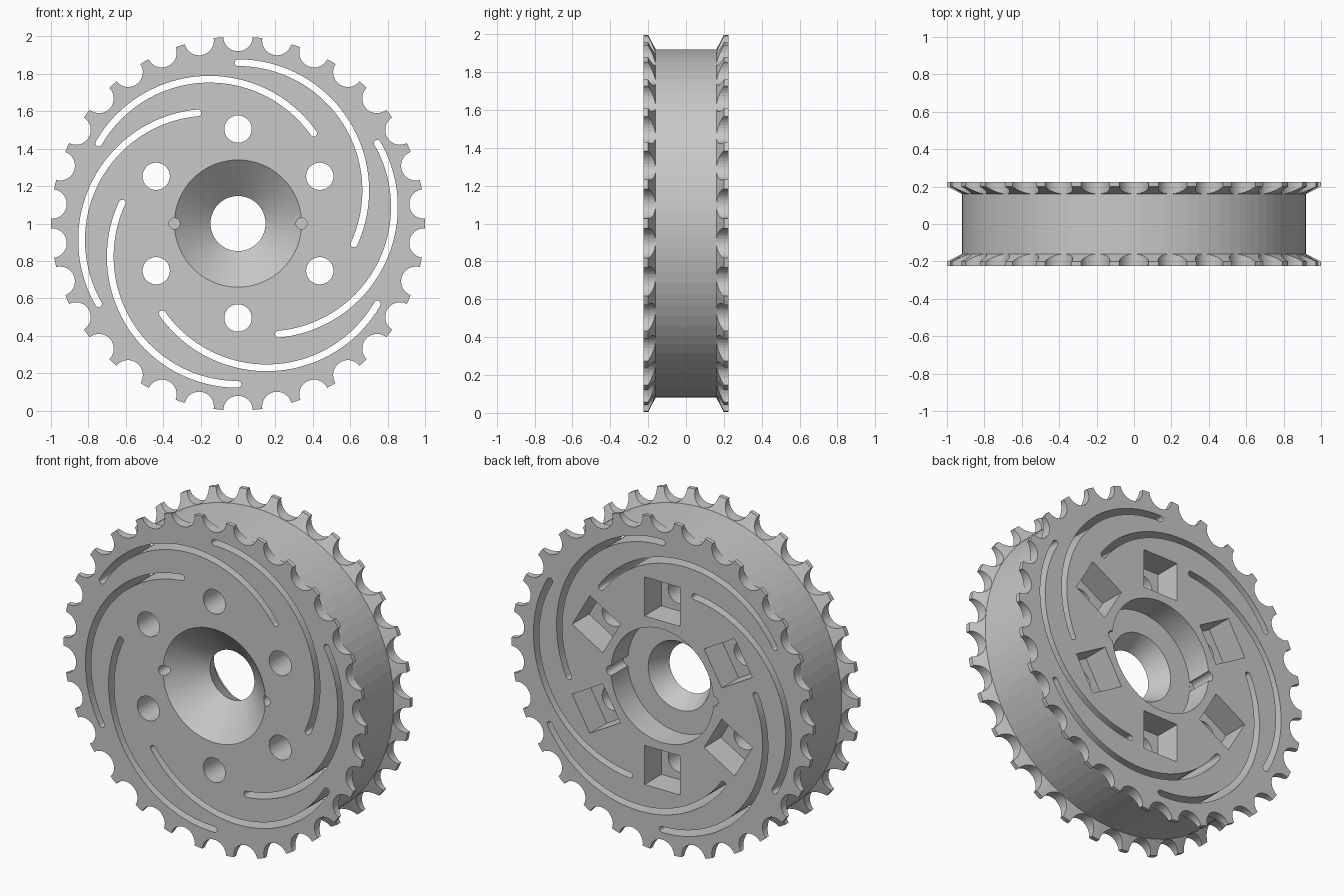
import bpy, bmesh
from math import sin, cos, pi, radians

if "Cube" in bpy.data.objects:
    bpy.data.objects.remove(bpy.data.objects["Cube"])

HALF = 0.225     # half width of the wheel
WEB = 0.065      # half thickness of the web behind the recesses
SEGMENTS = 90

metal = bpy.data.materials.new("light_grey_metal")
metal.use_nodes = True
metal.diffuse_color = (0.58, 0.58, 0.58, 1)
metal.node_tree.nodes["Principled BSDF"].inputs["Base Color"].default_value = metal.diffuse_color


def finish(bm, name):
    bmesh.ops.recalc_face_normals(bm, faces=bm.faces)
    mesh = bpy.data.meshes.new(name)
    bm.to_mesh(mesh)
    bm.free()
    mesh.materials.append(metal)
    obj = bpy.data.objects.new(name, mesh)
    bpy.context.collection.objects.link(obj)
    obj.location.z = 1
    return obj


def lathe(name, profile):
    """Closed (radius, y) profile turned around the y axis."""
    bm = bmesh.new()
    rings = []
    for i in range(SEGMENTS):
        a = 2 * pi * i / SEGMENTS
        rings.append([bm.verts.new((r * cos(a), y, r * sin(a))) for r, y in profile])
    n = len(profile)
    for i, ring in enumerate(rings):
        after = rings[(i + 1) % SEGMENTS]
        for j in range(n):
            k = (j + 1) % n
            bm.faces.new((ring[j], ring[k], after[k], after[j]))
    return finish(bm, name)


def prism(bm, outline, y0, y1, turn=0):
    """Outline in the x-z plane, turned about the axle and extruded along y."""
    c, s = cos(turn), sin(turn)
    flat = [(x * c - z * s, x * s + z * c) for x, z in outline]
    front = [bm.verts.new((x, y0, z)) for x, z in flat]
    back = [bm.verts.new((x, y1, z)) for x, z in flat]
    bm.faces.new(front)
    bm.faces.new(back)
    for i in range(len(flat)):
        j = (i + 1) % len(flat)
        bm.faces.new((front[i], front[j], back[j], back[i]))


def arc(cx, cz, r, start, end, steps):
    angles = [radians(start + (end - start) * i / steps) for i in range(steps + 1)]
    return [(cx + r * cos(a), cz + r * sin(a)) for a in angles]


def circle(cx, cz, r, steps=32):
    return arc(cx, cz, r, 0, 360, steps)[:-1]


def curved_slot(cz, r, half, start, end):
    """Arc-shaped slot with round ends."""
    outline = arc(0, cz, r + half, start, end, 40)
    for angle, first in ((end, end), (start, start + 180)):
        a = radians(angle)
        cap = arc(r * cos(a), cz + r * sin(a), half, first, first - 180, 8)
        outline += cap[1:-1]
        if angle == end:
            outline += arc(0, cz, r - half, end, start, 40)
    return outline


# Wheel body: flared flanges, flat rim, conical front hub, stepped back hub
wheel = lathe("sprocket_wheel", [
    (0.34, -HALF), (1.0, -HALF), (1.0, -0.2), (0.92, -0.16),
    (0.92, 0.16), (1.0, 0.2), (1.0, HALF), (0.34, HALF),
    (0.34, WEB), (0.205, WEB), (0.147, -0.055)])

# Cuts that run right through: tooth gaps, bolt holes, curved slots
bm = bmesh.new()
for i in range(30):
    prism(bm, circle(0, 1.0, 0.079), -0.4, 0.4, 2 * pi * i / 30)
slot = curved_slot(0.177, 0.683, 0.018, 90, -24.8)
for i in range(6):
    prism(bm, circle(0, 0.505, 0.073), -0.4, 0.4, i * pi / 3)
    prism(bm, slot, -0.4, 0.4, i * pi / 3)
through_cutter = finish(bm, "through_cutter")

# Blind cuts: square pockets on the back, key grooves on both sides
bm = bmesh.new()
w = 0.117
pocket = [(-w, 0.505 - w), (w, 0.505 - w), (w, 0.505 + w), (-w, 0.505 + w)]
for i in range(6):
    prism(bm, pocket, WEB, 0.4, i * pi / 3)
for side in (-1, 1):
    groove = circle(side * 0.34, 0, 0.03, 20)
    prism(bm, groove, -0.4, -WEB)
    prism(bm, groove, WEB + 0.001, 0.4)
blind_cutter = finish(bm, "blind_cutter")

# Apply the cuts and discard the cutters
bpy.context.view_layer.objects.active = wheel
for cutter in (through_cutter, blind_cutter):
    cutter.hide_render = True
    cut = wheel.modifiers.new(cutter.name, "BOOLEAN")
    cut.operation = "DIFFERENCE"
    cut.solver = "EXACT"
    cut.object = cutter
    bpy.ops.object.modifier_apply(modifier=cut.name)
    bpy.data.objects.remove(cutter)
